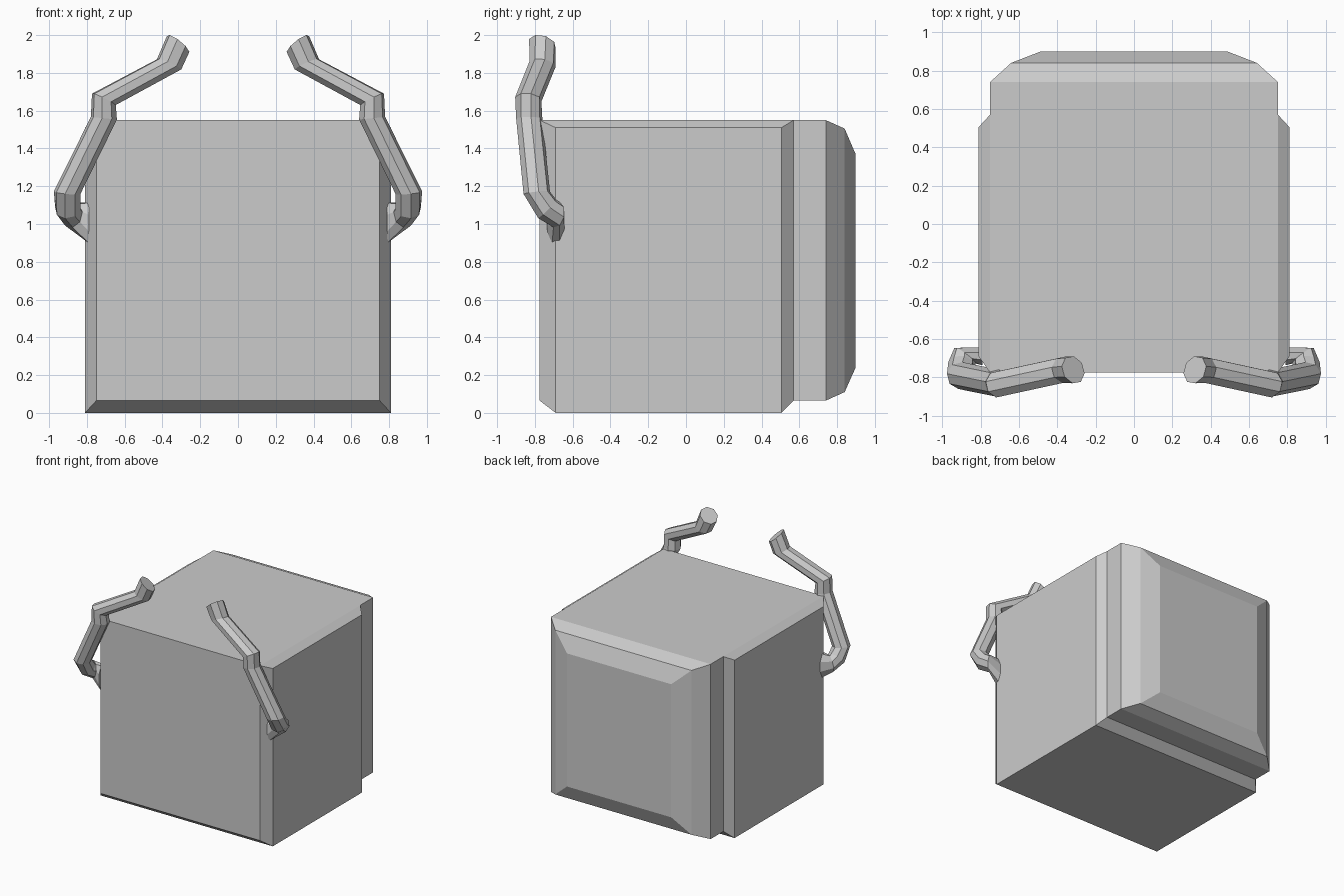
import bpy, bmesh, math
from mathutils import Vector

if "Cube" in bpy.data.objects:
    bpy.data.objects.remove(bpy.data.objects["Cube"])


def loft(name, rings):
    """Skin a list of equal-length point rings and cap both ends."""
    bm = bmesh.new()
    loops = [[bm.verts.new(p) for p in ring] for ring in rings]
    n = len(loops[0])
    for a, b in zip(loops, loops[1:]):
        for i in range(n):
            j = (i + 1) % n
            bm.faces.new((a[i], a[j], b[j], b[i]))
    bm.faces.new(loops[0])
    bm.faces.new(loops[-1])
    bmesh.ops.remove_doubles(bm, verts=bm.verts, dist=0.0005)
    bmesh.ops.recalc_face_normals(bm, faces=bm.faces)
    mesh = bpy.data.meshes.new(name)
    bm.to_mesh(mesh)
    bm.free()
    obj = bpy.data.objects.new(name, mesh)
    bpy.context.collection.objects.link(obj)
    return obj


def section(y, x, z0, z1, x_top=None, z_top=None):
    """Body cross-section; the top corners may be chamfered."""
    xt = x if x_top is None else x_top
    zt = z1 if z_top is None else z_top
    return [(-x, y, z0), (x, y, z0), (x, y, z1),
            (xt, y, zt), (-xt, y, zt), (-x, y, z1)]


# Boxy body with chamfered front and stepped, tapering back
loft("body", [
    section(-0.775, 0.75, 0.065, 1.55),
    section(-0.69, 0.81, 0.0, 1.51, 0.75, 1.55),
    section(0.505, 0.81, 0.0, 1.51, 0.75, 1.55),
    section(0.57, 0.75, 0.065, 1.55),
    section(0.74, 0.75, 0.065, 1.55),
    section(0.84, 0.64, 0.11, 1.505),
    section(0.898, 0.49, 0.24, 1.37),
])


# Bent eight-sided arms: centre, direction, radius, vertical stretch
arm_rings = [
    ((0.79, -0.69, 1.005), (1, 0, 0), 0.05, 2.3),
    ((0.88, -0.685, 1.05), (0.6, -0.8, 0.15), 0.07, 1),
    ((0.9, -0.735, 1.08), (0.1, -0.7, 0.7), 0.07, 1),
    ((0.905, -0.79, 1.165), (-0.1, -0.1, 1), 0.071, 1),
    ((0.71, -0.83, 1.56), (-0.1, 0, 1), 0.07, 1),
    ((0.71, -0.835, 1.66), (-0.45, 0.1, 0.9), 0.071, 1),
    ((0.365, -0.76, 1.845), (-0.4, 0.15, 0.9), 0.071, 1),
    ((0.317, -0.76, 1.953), (-0.6, 0.25, 0.75), 0.075, 1),
]
rings = []
v = Vector((0, 1, 0))
for centre, direction, r, stretch in arm_rings:
    n = Vector(direction).normalized()
    v = (v - n * v.dot(n)).normalized()
    u = v.cross(n)
    ring = []
    for k in range(8):
        a = math.tau * (k + 0.5) / 8
        off = (u * math.cos(a) + v * math.sin(a)) * r
        off.z *= stretch
        ring.append(Vector(centre) + off)
    rings.append(ring)
arms = loft("arms", rings)
mirror = arms.modifiers.new("mirror", 'MIRROR')
mirror.use_axis = (True, False, False)
